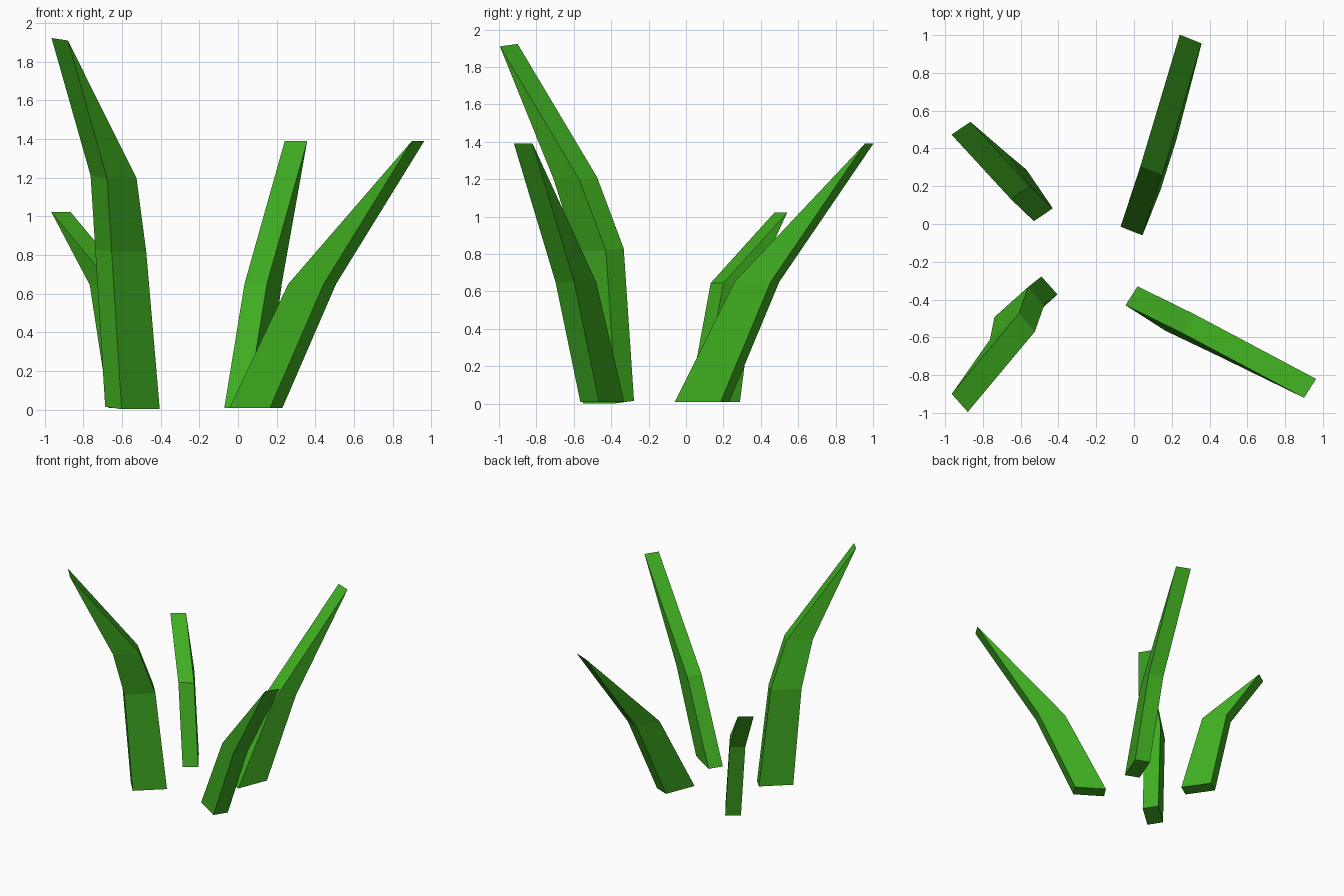
import bpy, bmesh
from mathutils import Vector

if "Cube" in bpy.data.objects:
    bpy.data.objects.remove(bpy.data.objects["Cube"])

green = bpy.data.materials.new("leaf_green")
green.diffuse_color = (0.05, 0.42, 0.015, 1)
green.use_nodes = True
green.node_tree.nodes["Principled BSDF"].inputs["Base Color"].default_value = green.diffuse_color


def blade(name, width, rings, lift=0.0):
    """Loft a bent grass blade. width: vector along the inner edge.
    rings: (x, y, z, depth) with x, y the first inner corner of each section.
    lift: height difference of the first corner against the second."""
    w = Vector((*width, -lift))
    out = Vector((width[1], -width[0], 0)).normalized()
    bm = bmesh.new()
    loops = []
    for x, y, z, depth in rings:
        a = Vector((x, y, z))
        pts = (a, a + w, a + w + out * depth, a + out * depth)
        loops.append([bm.verts.new(p) for p in pts])
    bm.faces.new(loops[0])
    for lo, hi in zip(loops, loops[1:]):
        for i in range(4):
            j = (i + 1) % 4
            bm.faces.new((lo[i], lo[j], hi[j], hi[i]))
    # collapse the tip section into a sharp edge
    bmesh.ops.remove_doubles(bm, verts=bm.verts, dist=0.001)
    bmesh.ops.recalc_face_normals(bm, faces=bm.faces)
    mesh = bpy.data.meshes.new(name)
    bm.to_mesh(mesh)
    bm.free()
    mesh.materials.append(green)
    obj = bpy.data.objects.new(name, mesh)
    bpy.context.collection.objects.link(obj)


# tall blade, front left, with two bends
blade("tall_blade", (0.085, -0.095), [
    (-0.49, -0.278, 0.015, 0.265),
    (-0.56, -0.333, 0.83, 0.24),
    (-0.61, -0.475, 1.21, 0.205),
    (-0.965, -0.90, 1.923, 0)], lift=0.013)

# medium blade leaning right
blade("right_blade", (0.064, 0.10), [
    (-0.045, -0.43, 0.008, 0.25),
    (0.26, -0.58, 0.65, 0.218),
    (0.90, -0.92, 1.39, 0)])

# medium blade leaning back
blade("back_blade", (-0.116, 0.046), [
    (0.045, -0.06, 0.008, 0.263),
    (0.15, 0.26, 0.652, 0.208),
    (0.358, 0.956, 1.39, 0)])

# short blade leaning to the back left
blade("short_blade", (-0.10, -0.068), [
    (-0.43, 0.083, 0.008, 0.248),
    (-0.552, 0.20, 0.645, 0.205),
    (-0.866, 0.541, 1.022, 0)])
